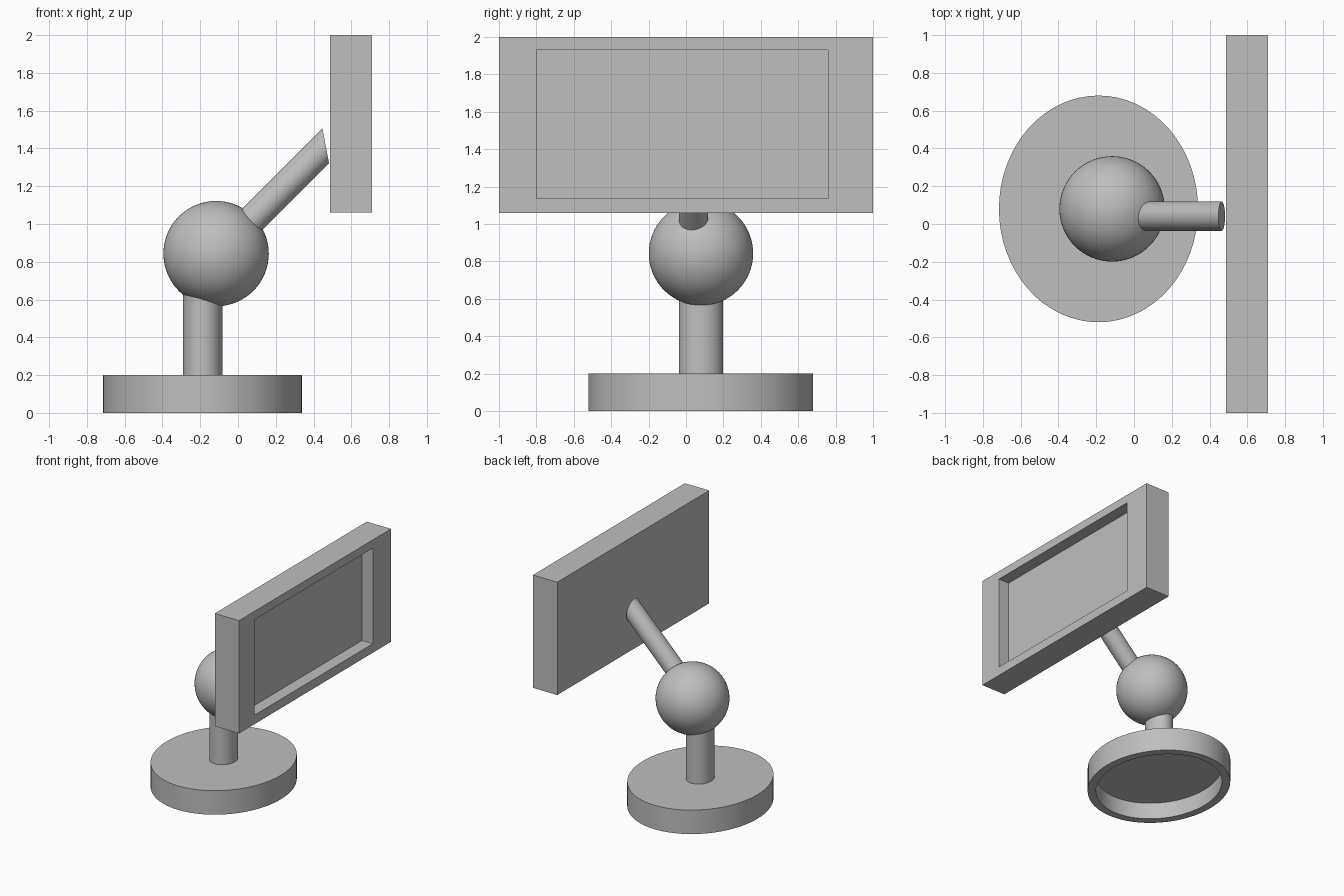
import bpy, bmesh, math
from mathutils import Matrix, Vector

if "Cube" in bpy.data.objects:
    bpy.data.objects.remove(bpy.data.objects["Cube"], do_unlink=True)

GREY = (0.52, 0.52, 0.52, 1)
grey = bpy.data.materials.new("plain grey")
grey.use_nodes = True
grey.diffuse_color = GREY
grey.node_tree.nodes["Principled BSDF"].inputs["Base Color"].default_value = GREY


def finish(name, bm, smooth=True):
    bmesh.ops.recalc_face_normals(bm, faces=bm.faces[:])
    mesh = bpy.data.meshes.new(name)
    bm.to_mesh(mesh)
    bm.free()
    mesh.materials.append(grey)
    obj = bpy.data.objects.new(name, mesh)
    bpy.context.collection.objects.link(obj)
    if smooth:
        bpy.ops.object.select_all(action='DESELECT')
        obj.select_set(True)
        bpy.context.view_layer.objects.active = obj
        bpy.ops.object.shade_smooth_by_angle(angle=math.radians(30))
    return obj


def cylinder(centre, rx, ry, height, tilt=0, sides=64):
    """Elliptical cylinder, tilted about the y axis."""
    bm = bmesh.new()
    matrix = (Matrix.Translation(centre) @ Matrix.Rotation(tilt, 4, 'Y')
              @ Matrix.Diagonal((rx, ry, height, 1)))
    bmesh.ops.create_cone(bm, cap_ends=True, segments=sides, radius1=1,
                          radius2=1, depth=1, matrix=matrix)
    bm.normal_update()
    return bm


def facing(bm, direction):
    return max(bm.faces, key=lambda f: f.normal.dot(Vector(direction)))


def recess(bm, face, offset):
    """Push a face into the body, leaving walls behind."""
    floor = bmesh.ops.extrude_discrete_faces(bm, faces=[face])["faces"][0]
    bmesh.ops.translate(bm, verts=floor.verts[:], vec=offset)


# Oval foot, hollow underneath
bm = cylinder((-0.188, 0.08, 0.1), 0.527, 0.6, 0.2)
under = facing(bm, (0, 0, -1))
bmesh.ops.inset_region(bm, faces=[under], thickness=0.065, use_even_offset=True)
recess(bm, under, (0, 0, 0.14))
finish("base", bm)

# Upright post, ending inside the ball
finish("post", cylinder((-0.187, 0.08, 0.45), 0.104, 0.118, 0.5))

# Ball joint
bm = bmesh.new()
bmesh.ops.create_uvsphere(bm, u_segments=64, v_segments=32, radius=0.279,
                          matrix=Matrix.Translation((-0.116, 0.08, 0.843)))
finish("ball_joint", bm)

# Sloping arm with an obliquely cut end
bm = cylinder((0.25, 0.041, 1.199), 0.0775, 0.0775, 0.85, math.radians(45))
cut = bmesh.ops.bisect_plane(bm, geom=bm.verts[:] + bm.edges[:] + bm.faces[:],
                             plane_co=(0.482, 0.041, 1.321),
                             plane_no=(0.185, 0, 0.035), clear_outer=True)
rim = [e for e in cut["geom_cut"] if isinstance(e, bmesh.types.BMEdge)]
bmesh.ops.holes_fill(bm, edges=rim, sides=0)
finish("arm", bm)

# Display panel with a sunken screen
bm = bmesh.new()
bmesh.ops.create_cube(bm, size=1, matrix=Matrix.Translation((0.598, 0, 1.53))
                      @ Matrix.Diagonal((0.224, 2, 0.94, 1)))
bm.normal_update()
screen = facing(bm, (1, 0, 0))
bmesh.ops.inset_region(bm, faces=[screen], thickness=0.05)
for v in screen.verts:
    v.co.y = 0.76 if v.co.y > 0 else -0.8
    v.co.z = 1.93 if v.co.z > 1.53 else 1.135
recess(bm, screen, (-0.1, 0, 0))
finish("display_panel", bm, smooth=False)
